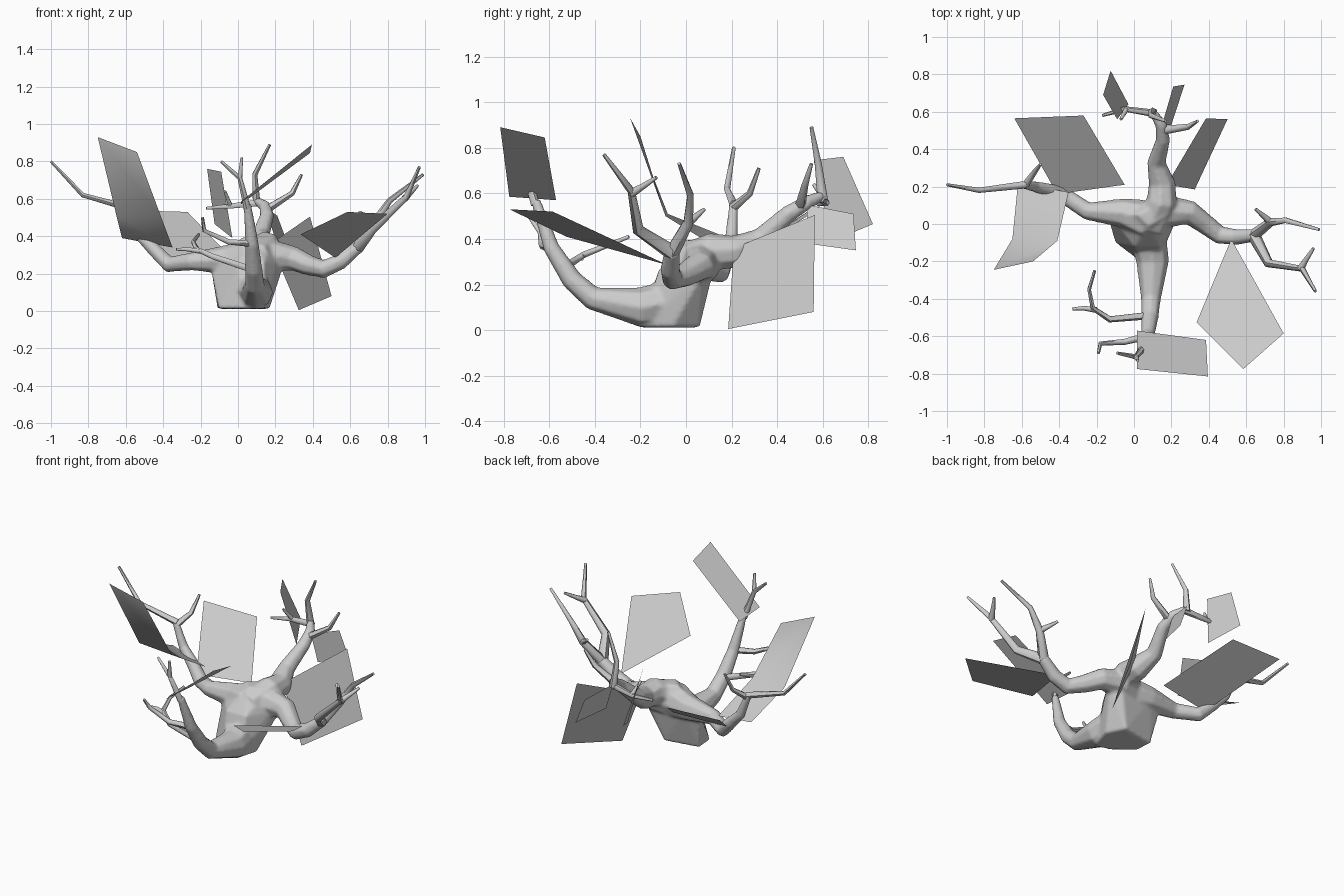
import bpy
import bmesh

cube = bpy.data.objects.get("Cube")
if cube:
    bpy.data.objects.remove(cube, do_unlink=True)


def make_material(name, rgb):
    mat = bpy.data.materials.new(name)
    mat.use_nodes = True
    mat.diffuse_color = (*rgb, 1)
    mat.node_tree.nodes["Principled BSDF"].inputs["Base Color"].default_value = (*rgb, 1)
    return mat


grey = make_material("plain_grey", (0.6, 0.6, 0.6))


def limb(name, points, sides=6):
    """Tapered faceted tube through (x, y, z, radius) points."""
    curve = bpy.data.curves.new(name, "CURVE")
    curve.dimensions = "3D"
    curve.bevel_depth = 1
    curve.bevel_resolution = sides // 2 - 2
    curve.use_fill_caps = True
    spline = curve.splines.new("POLY")
    spline.points.add(len(points) - 1)
    for p, (x, y, z, r) in zip(spline.points, points):
        p.co = (x, y, z, 1)
        p.radius = r
    obj = bpy.data.objects.new(name, curve)
    bpy.context.collection.objects.link(obj)
    bpy.ops.object.select_all(action="DESELECT")
    obj.select_set(True)
    bpy.context.view_layer.objects.active = obj
    bpy.ops.object.convert(target="MESH")
    bpy.ops.object.shade_smooth_by_angle(angle=1.05)
    obj = bpy.context.object
    obj.data.materials.clear()
    obj.data.materials.append(grey)
    return obj


def twig(name, points, start=.02, end=.008):
    """Thin limb whose radius falls evenly from start to end."""
    n = len(points) - 1
    limb(name, [(*p, start + (end - start) * i / n) for i, p in enumerate(points)])


def hull(name, points):
    """Convex block around the given points."""
    bm = bmesh.new()
    for p in points:
        bm.verts.new(p)
    bmesh.ops.convex_hull(bm, input=bm.verts)
    bmesh.ops.recalc_face_normals(bm, faces=bm.faces)
    mesh = bpy.data.meshes.new(name)
    bm.to_mesh(mesh)
    bm.free()
    mesh.materials.append(grey)
    obj = bpy.data.objects.new(name, mesh)
    bpy.context.collection.objects.link(obj)
    return obj


def leaf_card(name, points):
    """Flat card, or a softly folded strip when six points are given as pairs."""
    faces = [(0, 1, 2, 3)] if len(points) == 4 else [(0, 1, 3, 2), (2, 3, 5, 4)]
    mesh = bpy.data.meshes.new(name)
    mesh.from_pydata(points, [], faces)
    mesh.polygons.foreach_set("use_smooth", [True] * len(faces))
    mesh.materials.append(grey)
    bpy.context.collection.objects.link(bpy.data.objects.new(name, mesh))


# Trunk: five-cornered foot, flared shoulder, small crown
foot = [(-.11, .02), (-.1, -.1), (.03, -.2), (.13, -.2), (.17, -.06), (.11, .06)]
shoulder = [(-.15, .07), (-.05, .1), (.19, .12), (.25, .08), (.22, .01), (.14, -.12), (.0, -.12)]
crown = [(.02, .05), (.14, .12), (.19, .06), (.08, -.01)]
trunk = hull("trunk", [(x, y, .012) for x, y in foot]
             + [(x, y, .26) for x, y in shoulder]
             + [(x, y, .395) for x, y in crown])

# Four main boughs
boughs = [
    limb("front_bough", [(.07, -.05, .13, .1), (.1, -.2, .1, .089), (.09, -.41, .14, .053),
                         (.085, -.5, .22, .047), (.075, -.59, .36, .037), (.05, -.66, .57, .022)], 8),
    limb("right_bough", [(.08, .03, .28, .1), (.18, .07, .295, .09), (.3, .06, .28, .066),
                         (.38, .0, .245, .056), (.46, -.06, .225, .05), (.55, -.07, .265, .044),
                         (.65, -.06, .35, .035)], 8),
    limb("left_bough", [(.07, .02, .28, .11), (-.06, .06, .275, .08), (-.25, .07, .265, .049),
                        (-.37, .15, .25, .045), (-.45, .18, .33, .038), (-.53, .2, .41, .03),
                        (-.6, .21, .57, .02)], 8),
    limb("back_bough", [(.09, .0, .28, .1), (.15, .12, .345, .085), (.15, .22, .345, .073),
                        (.12, .33, .4, .051), (.155, .45, .51, .039), (.145, .53, .56, .033),
                        (.1, .6, .59, .022)], 8),
]

# Grow the boughs out of the trunk as one skin
bpy.ops.object.select_all(action="DESELECT")
for part in [trunk] + boughs:
    part.select_set(True)
bpy.context.view_layer.objects.active = trunk
bpy.ops.object.join()
trunk.name = "trunk_and_boughs"
remesh = trunk.modifiers.new("blend", "REMESH")
remesh.mode = "VOXEL"
remesh.voxel_size = .01
remesh.use_smooth_shade = True
soften = trunk.modifiers.new("soften", "SMOOTH")
soften.factor = .5
soften.iterations = 5

# Front twigs
twig("front_low_twig", [(.08, -.49, .22), (-.13, -.51, .29), (-.22, -.45, .33),
                        (-.24, -.35, .37), (-.21, -.25, .41)])
twig("front_low_side_twig", [(-.2, -.46, .32), (-.27, -.45, .33), (-.33, -.455, .33)], .016)
twig("front_middle_twig", [(.07, -.6, .36), (-.05, -.63, .37), (-.18, -.64, .43), (-.19, -.69, .5)])
twig("front_top_twig", [(.05, -.66, .55), (.01, -.71, .71), (-.09, -.69, .8)])
twig("front_top_side_twig", [(.01, -.71, .71), (.02, -.73, .82)], .014)

# Right twigs
twig("right_inner_branch", [(.64, -.06, .34), (.73, .01, .47), (.81, .02, .59), (.99, -.03, .73)], .032)
twig("right_inner_side_twig", [(.73, .01, .47), (.65, .08, .53)])
twig("right_outer_branch", [(.64, -.06, .34), (.72, -.21, .44), (.9, -.24, .61), (.97, -.36, .77)], .035)
twig("right_outer_side_twig", [(.89, -.24, .6), (.92, -.19, .63), (.96, -.13, .67)])

# Left twigs
twig("left_long_twig", [(-.58, .21, .55), (-.83, .18, .62), (-1, .21, .8)])
twig("left_side_twig", [(-.58, .21, .54), (-.53, .28, .6), (-.5, .32, .71)])

# Back twigs
twig("back_tall_twig", [(.1, .6, .57), (.09, .58, .73), (.17, .55, .89)], .023)
twig("back_right_twig", [(.15, .5, .54), (.29, .52, .63), (.34, .55, .73)], .024)
twig("back_left_twig", [(.12, .59, .58), (-.05, .615, .56), (-.17, .58, .55)], .021)
twig("back_left_side_twig", [(-.04, .615, .56), (-.07, .56, .64)], .014)

# Leaf cards
leaf_card("left_leaf", [(-.75, -.245, .93), (-.54, -.2, .85), (-.65, -.08, .51),
                        (-.41, -.09, .5), (-.62, .22, .39), (-.35, .17, .34)])
leaf_card("back_left_leaf", [(-.64, .565, .54), (-.27, .58, .53), (-.05, .21, .3), (-.41, .16, .28)])
leaf_card("back_small_leaf", [(-.165, .69, .76), (-.125, .82, .465), (-.03, .64, .39), (-.09, .56, .745)])
leaf_card("back_narrow_leaf", [(.21, .735, .51), (.27, .745, .35), (.2, .53, .38), (.15, .53, .55)])
leaf_card("back_right_leaf", [(.385, .565, .505), (.5, .56, .08), (.325, .185, .005), (.175, .21, .36)])
leaf_card("right_leaf", [(.52, -.08, .285), (.8, -.585, .52), (.585, -.775, .53), (.335, -.525, .41)])
leaf_card("front_leaf", [(.015, -.57, .57), (.385, -.62, .845), (.395, -.815, .89), (.015, -.775, .585)])
